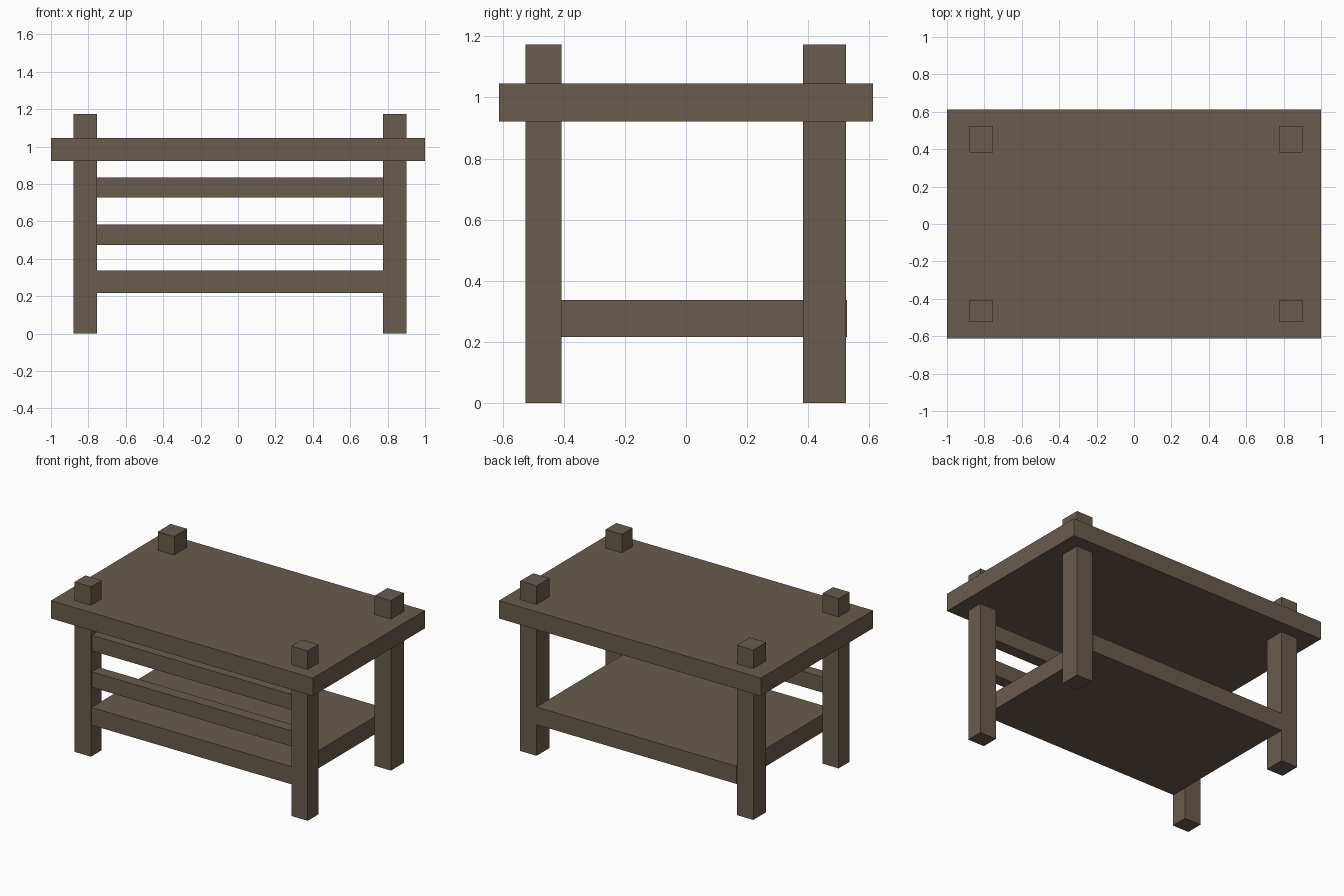
import bpy

if "Cube" in bpy.data.objects:
    bpy.data.objects.remove(bpy.data.objects["Cube"])

# One wood colour for everything
wood = bpy.data.materials.new("dark brown wood")
wood.diffuse_color = (0.14, 0.107, 0.075, 1)
wood.use_nodes = True
wood.node_tree.nodes["Principled BSDF"].inputs["Base Color"].default_value = wood.diffuse_color


def box(name, x, y, z):
    """Box from (min, max) ranges on each axis."""
    bpy.ops.mesh.primitive_cube_add(size=1, location=[(a + b) / 2 for a, b in (x, y, z)])
    ob = bpy.context.object
    ob.name = name
    ob.scale = [b - a for a, b in (x, y, z)]
    bpy.ops.object.transform_apply(location=False, rotation=False, scale=True)
    ob.data.materials.append(wood)
    return ob


left, right = (-0.88, -0.755), (0.775, 0.90)
front, back = (-0.525, -0.408), (0.383, 0.523)
between = (left[1], right[0])

# Table top
box("table_top", (-1, 1), (-0.612, 0.612), (0.922, 1.045))

# Four legs that run up through the top
for y_name, y in (("front", front), ("back", back)):
    for x_name, x in (("left", left), ("right", right)):
        box(f"{y_name}_{x_name}_leg", x, y, (0, 1.173))

# Lower shelf between the left and right legs
box("lower_shelf", between, (-0.52, 0.526), (0.216, 0.338))

# Two slats across the front
for name, z in (("lower_slat", (0.475, 0.582)), ("upper_slat", (0.727, 0.834))):
    box(name, between, (-0.515, -0.435), z)
